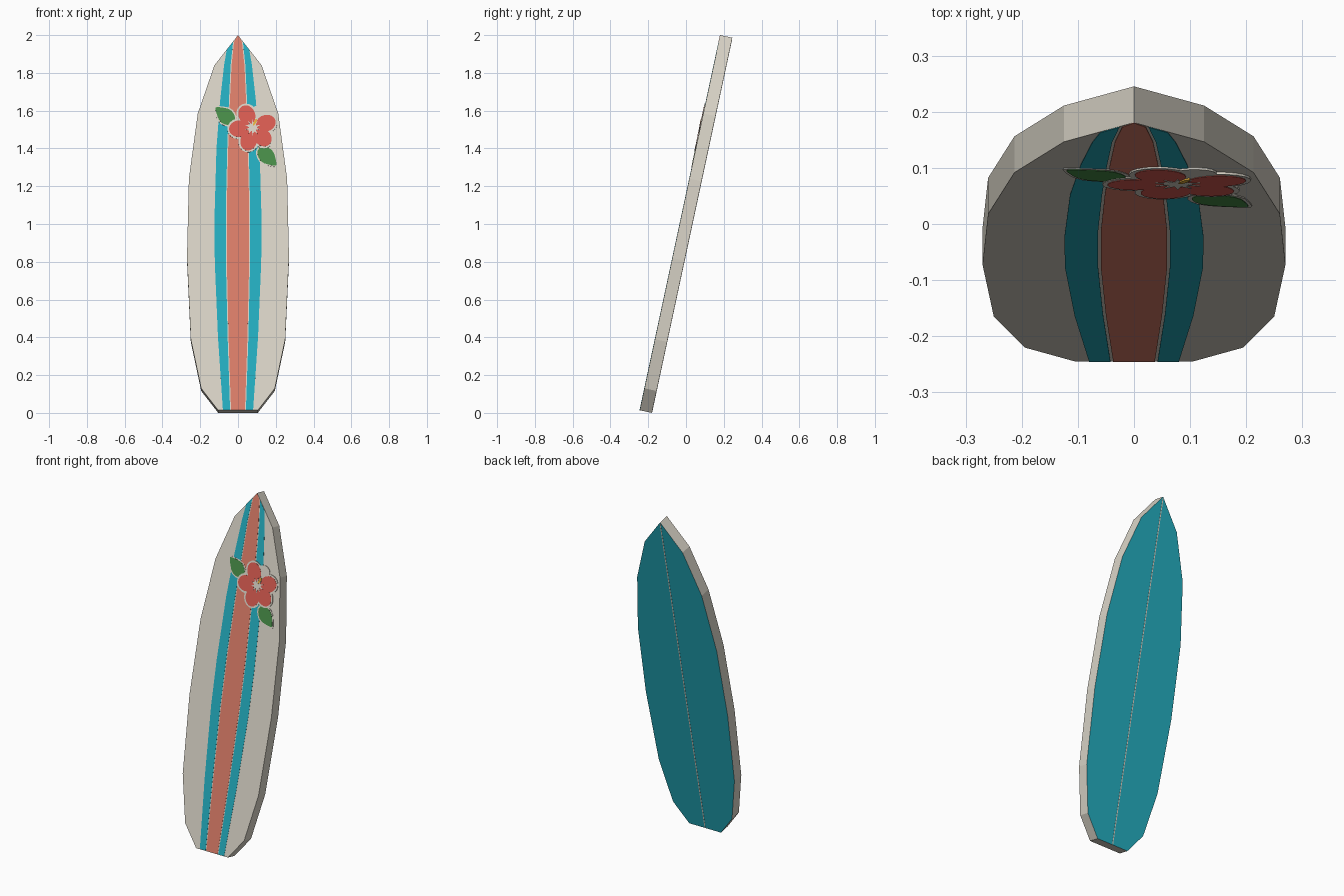
import bpy, bmesh
from math import sin, cos, radians, pi
from mathutils import Matrix

if "Cube" in bpy.data.objects:
    bpy.data.objects.remove(bpy.data.objects["Cube"])

LEAN = radians(12.1)
THICK = 0.066
BASE_Z = 0.014
# Board space: x across, y along the length, z out of the deck
PLACE = Matrix.Translation((0, -0.245, BASE_Z)) @ Matrix.Rotation(pi / 2 - LEAN, 4, 'X')


def material(name, srgb):
    lin = [((c + 0.055) / 1.055) ** 2.4 for c in srgb] + [1]
    m = bpy.data.materials.new(name)
    m.use_nodes = True
    m.diffuse_color = lin
    m.node_tree.nodes["Principled BSDF"].inputs["Base Color"].default_value = lin
    return m


cream = material("cream", (0.85, 0.83, 0.78))
teal = material("teal", (0.14, 0.68, 0.75))
coral = material("coral", (0.86, 0.49, 0.41))
red = material("petal red", (0.85, 0.36, 0.32))
green = material("leaf green", (0.28, 0.55, 0.28))
yellow = material("stamen yellow", (0.95, 0.72, 0.25))


def slab(name, points, low, high, *mats):
    """Flat outline of (x, height) points, extruded from low to high off the deck."""
    bm = bmesh.new()
    flat = [(x, (z - BASE_Z) / cos(LEAN)) for x, z in points]
    bottom = [bm.verts.new((x, y, low)) for x, y in flat]
    top = [bm.verts.new((x, y, high)) for x, y in flat]
    bm.faces.new(top)
    bm.faces.new(bottom[::-1])
    n = len(flat)
    for i in range(n):
        j = (i + 1) % n
        bm.faces.new((bottom[i], bottom[j], top[j], top[i]))
    bmesh.ops.recalc_face_normals(bm, faces=bm.faces)
    if len(mats) > 1:                       # second colour on the underside
        for f in bm.faces:
            f.material_index = int(f.normal.z < -0.9)
    me = bpy.data.meshes.new(name)
    bm.to_mesh(me)
    bm.free()
    for m in mats:
        me.materials.append(m)
    ob = bpy.data.objects.new(name, me)
    ob.matrix_world = PLACE
    bpy.context.collection.objects.link(ob)
    return ob


def mirrored(side):
    return side + [(-x, z) for x, z in reversed(side) if x > 0]


def oval(cx, cz, length, width, angle, count=18, point=0.0):
    """Oval turned by angle; point narrows its far end into a tip."""
    pts = []
    for i in range(count):
        t = 2 * pi * i / count
        u = length * cos(t)
        v = width * sin(t) * (1 - point * max(0, cos(t)))
        pts.append((cx + u * cos(angle) - v * sin(angle),
                    cz + u * sin(angle) + v * cos(angle)))
    return pts


# Board body: cream deck and rails, teal underside
outline = [(0.105, 0.014), (0.195, 0.13), (0.25, 0.39), (0.27, 0.82),
           (0.26, 1.24), (0.213, 1.585), (0.125, 1.84), (0, 2.0)]
slab("board_body", mirrored(outline), -THICK, 0, cream, teal)

# Thin stringer line on the underside
slab("back_stringer", mirrored([(0.003, 0.016), (0.003, 1.99)]),
     -THICK - 0.001, -THICK, cream)

# Deck stripes
centre = [(0.037, 0.016), (0.05, 0.4), (0.059, 0.8), (0.059, 1.1),
          (0.052, 1.4), (0.043, 1.65), (0.034, 1.84), (0.021, 1.965), (0, 2.0)]
slab("centre_stripe", mirrored(centre), 0, 0.001, coral)
outer = [(0.08, 0.016), (0.106, 0.4), (0.123, 0.8), (0.124, 1.05),
         (0.114, 1.4), (0.095, 1.65), (0.074, 1.84), (0.06, 1.92)]
inner = [(x + 0.005, z) for x, z in centre[:-1]]
for side, label in ((1, "left"), (-1, "right")):
    band = [(side * x, z) for x, z in outer + inner[::-1]]
    slab(label + "_stripe", band, 0, 0.001, teal)

# Leaves with cream borders
for label, x, z, angle in (("upper", -0.07, 1.575, 140), ("lower", 0.157, 1.355, -45)):
    a = radians(angle)
    slab(label + "_leaf_border", oval(x, z, 0.072, 0.05, a, point=0.6), 0, 0.002, cream)
    slab(label + "_leaf", oval(x, z, 0.064, 0.042, a, point=0.6), 0, 0.003, green)

# Blossom: five petals with cream borders around a pale heart
FX, FZ = 0.078, 1.51
slab("blossom_backing", oval(0.1, 1.575, 0.055, 0.045, 1.0), 0, 0.004, cream)
for k, angle in enumerate((185, 115, 18, -45, -107)):
    a = radians(angle)
    cx, cz = FX + 0.073 * cos(a), FZ + 0.073 * sin(a)
    slab(f"petal_border_{k}", oval(cx, cz, 0.062, 0.055, a), 0, 0.004, cream)
    slab(f"petal_{k}", oval(cx, cz, 0.053, 0.044, a), 0, 0.005, red)
star = []
for i in range(20):
    r, a = (0.018, 0.042)[i % 2], pi * i / 10
    star.append((FX + r * cos(a), FZ + r * sin(a)))
slab("blossom_heart", star, 0, 0.006, cream)
slab("stamen", oval(FX + 0.012, FZ + 0.028, 0.02, 0.006, 1.1), 0, 0.007, yellow)
